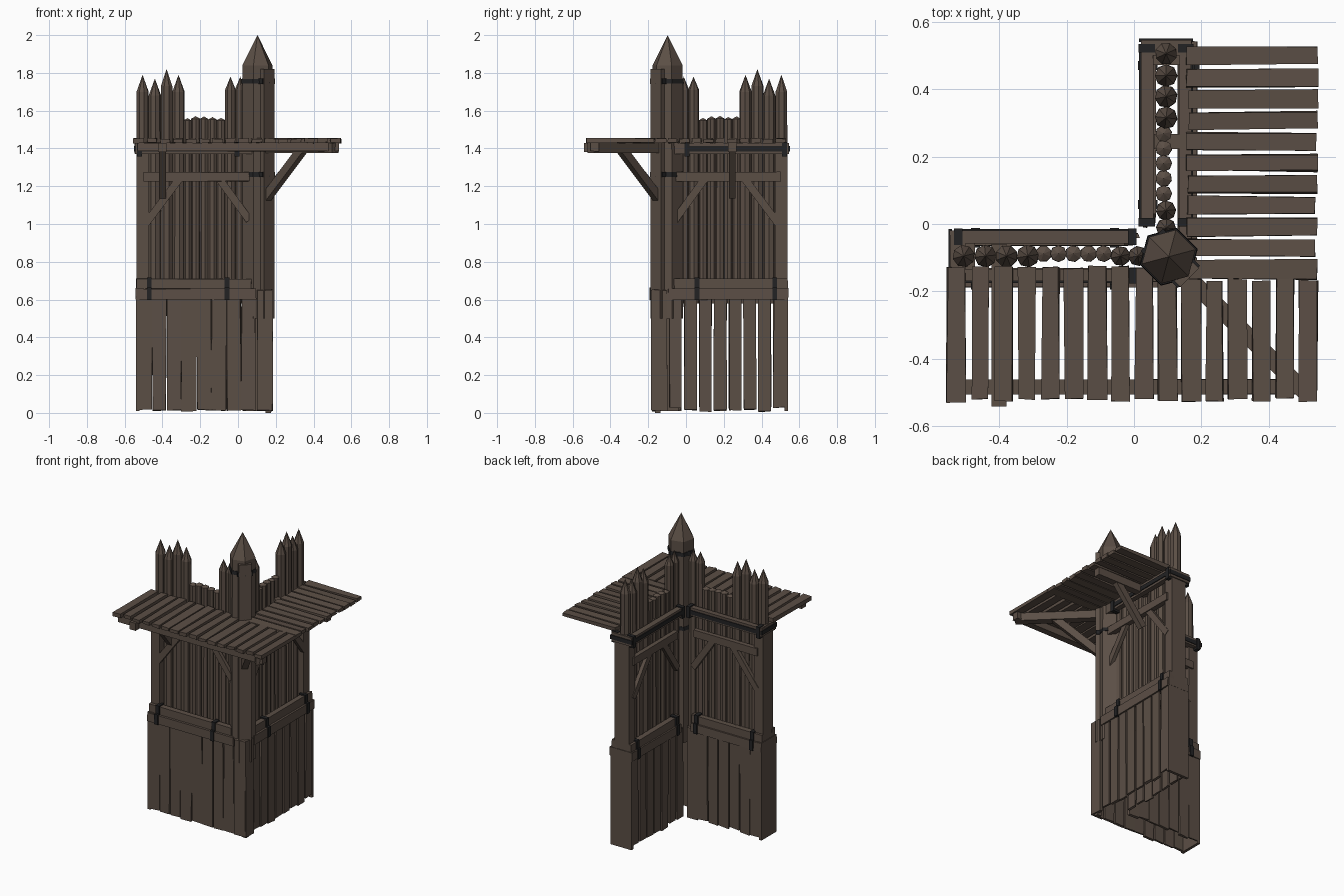
import bpy, bmesh, math, random
from mathutils import Vector

if "Cube" in bpy.data.objects:
    bpy.data.objects.remove(bpy.data.objects["Cube"])

random.seed(4)
R = random.uniform


def material(name, col):
    m = bpy.data.materials.new(name)
    m.diffuse_color = (*col, 1)
    m.use_nodes = True
    m.node_tree.nodes["Principled BSDF"].inputs["Base Color"].default_value = m.diffuse_color
    return m


WOOD = material("weathered brown wood", (0.105, 0.077, 0.060))
IRON = material("black iron", (0.016, 0.016, 0.017))

# Wall coordinates: u along the wall (towards the corner), v outwards, z up.
# The two walls mirror each other about the corner diagonal.
FRONT = lambda u, v, z: Vector((u, -v, z))
SIDE = lambda u, v, z: Vector((v, -u, z))
WALLS = (("front", FRONT), ("side", SIDE))


def finish(name, bm, mat):
    bmesh.ops.recalc_face_normals(bm, faces=bm.faces)
    me = bpy.data.meshes.new(name)
    bm.to_mesh(me)
    bm.free()
    me.materials.append(mat)
    ob = bpy.data.objects.new(name, me)
    bpy.context.collection.objects.link(ob)
    return ob


def hexa(bm, pts):
    vs = [bm.verts.new(p) for p in pts]
    for f in ((0, 1, 2, 3), (4, 5, 6, 7), (0, 1, 5, 4), (1, 2, 6, 5), (2, 3, 7, 6), (3, 0, 4, 7)):
        bm.faces.new([vs[i] for i in f])


def box(bm, f, u, v, z, j=0.0):
    """Box in wall coordinates, corners jittered by j for a hewn look."""
    c = [(a, b) for a, b in ((0, 0), (1, 0), (1, 1), (0, 1))]
    hexa(bm, [f(u[a] + R(-j, j), v[b] + R(-j, j) * 0.5, z[k] + R(-j, j))
              for k in (0, 1) for a, b in c])


def beam(bm, a, b, w, h, side):
    """Bar from a to b; w is measured along 'side', h across it."""
    side = Vector(side).normalized()
    n = (b - a).cross(side).normalized()
    offs = [(-1, -1), (1, -1), (1, 1), (-1, 1)]
    hexa(bm, [p + side * (s * w / 2) + n * (t * h / 2) for p in (a, b) for s, t in offs])


def log(bm, c, r, z0, z1, tip, n=8, turn=0.0):
    """Upright log with a pointed (tip) end."""
    def ring(rad, z):
        return [bm.verts.new((c.x + rad * math.cos(turn + math.tau * i / n),
                              c.y + rad * math.sin(turn + math.tau * i / n), z)) for i in range(n)]
    lo, hi = ring(r, z0), ring(r * 0.97, z1)
    top = bm.verts.new((c.x, c.y, z1 + tip))
    bm.faces.new(lo)
    for i in range(n):
        k = (i + 1) % n
        bm.faces.new((lo[i], lo[k], hi[k], hi[i]))
        bm.faces.new((hi[i], hi[k], top))


TALL = (-0.505, -0.44, -0.378, -0.315)
SHORT = (-0.268, -0.224, -0.18, -0.135, -0.09)
NEAR = (-0.04, 0.012, 0.055)

for name, f in WALLS:
    # palisade logs
    bm = bmesh.new()
    for u, t in zip(TALL, (1.79, 1.77, 1.82, 1.79)):
        log(bm, f(u, 0.095, 0), 0.034, 0.58, t - 0.09, 0.09, 8, R(0, 1))
    for u in SHORT:
        log(bm, f(u, 0.088, 0), 0.025, 0.58, 1.552 + R(-.006, .006), 0.014, 8, R(0, 1))
    for u, t in zip(NEAR, (1.78, 1.78, 1.76)):
        log(bm, f(u, 0.095, 0), 0.03, 0.58, t - 0.07, 0.07, 8, R(0, 1))
    finish(name + "_palisade_logs", bm, WOOD)

    # lower cladding, outside and inside
    bm = bmesh.new()
    n, gap = (8, 0.002) if name == "front" else (8, 0.007)
    step = 0.63 / n
    for i in range(n):
        u0 = -0.535 + i * step
        u = (u0 + gap, u0 + step - gap)
        low = R(0.01, 0.02) if name == "front" else R(0.005, 0.035)
        box(bm, f, u, (0.163, 0.178), (low, 0.62), 0.004)
        if u[1] < 0.03:
            box(bm, f, u, (0.026, 0.04), (R(0.01, 0.04), 0.62), 0.004)
    box(bm, f, (0.1, 0.183), (0.165, 0.185), (0.012, 0.65), 0.003)   # corner board
    box(bm, f, (-0.541, -0.522), (0.024, 0.18), (0.01, 0.66))        # end board
    finish(name + "_lower_planks", bm, WOOD)

    # horizontal rails and end post
    bm = bmesh.new()
    box(bm, f, (-0.54, 0.095), (0.15, 0.187), (0.6, 0.657), 0.002)
    box(bm, f, (-0.538, 0.07), (0.135, 0.172), (0.657, 0.71), 0.002)
    box(bm, f, (-0.54, -0.02), (0.02, 0.055), (0.6, 0.657), 0.002)
    box(bm, f, (-0.538, -0.02), (0.03, 0.065), (0.657, 0.71), 0.002)
    box(bm, f, (-0.542, -0.5), (0.022, 0.18), (0.61, 0.66))
    box(bm, f, (-0.538, -0.472), (0.045, 0.152), (0.6, 1.38))
    box(bm, f, (-0.5, 0.06), (0.13, 0.163), (1.225, 1.275), 0.002)
    box(bm, f, (-0.5, -0.03), (0.036, 0.065), (1.225, 1.275), 0.002)
    box(bm, f, (-0.545, 0.1), (0.135, 0.17), (1.372, 1.428), 0.002)
    box(bm, f, (-0.545, -0.015), (0.02, 0.057), (1.372, 1.428), 0.002)
    box(bm, f, (-0.545, -0.5), (0.022, 0.17), (1.37, 1.43))
    finish(name + "_rails_and_post", bm, WOOD)

    # diagonal wall braces, both faces
    bm = bmesh.new()
    across = f(0, 1, 0)
    for v in (0.143, 0.052):
        beam(bm, f(-0.49, v, 1.0), f(-0.31, v, 1.24), 0.024, 0.04, across)
        beam(bm, f(0.06 if v > .1 else -0.02, v, 1.02), f(-0.1 if v > .1 else -0.17, v, 1.24),
             0.024, 0.04, across)
    finish(name + "_wall_braces", bm, WOOD)

    # cantilever joist and strut below the platform
    bm = bmesh.new()
    uj = -0.4 if name == "front" else -0.245
    vj = 0.541 if name == "front" else 0.5
    along = f(1, 0, 0)
    beam(bm, f(uj, 0.06, 1.405), f(uj, vj, 1.405), 0.045, 0.05, along)
    beam(bm, f(uj, 0.14, 1.15), f(uj, 0.345, 1.4), 0.035, 0.045, along)
    finish(name + "_joist_and_strut", bm, WOOD)

    # iron straps
    bm = bmesh.new()
    for u in (-0.47, -0.058):
        box(bm, f, (u - .013, u + .013), (0.168, 0.194), (0.597, 0.665))
        box(bm, f, (u - .013, u + .013), (0.13, 0.179), (0.655, 0.718))
        box(bm, f, (u - .013, u + .013), (0.012, 0.03), (0.597, 0.665))
        box(bm, f, (u - .013, u + .013), (0.022, 0.07), (0.655, 0.718))
    for u in (-0.521, -0.005):
        box(bm, f, (u - .013, u + .013), (0.13, 0.177), (1.358, 1.434))
        box(bm, f, (u - .013, u + .013), (0.013, 0.062), (1.358, 1.434))
    box(bm, f, (-0.52, 0.0), (0.165, 0.175), (1.385, 1.412))
    box(bm, f, (-0.52, -0.01), (0.015, 0.025), (1.385, 1.412))
    box(bm, f, (-0.55, -0.54), (0.015, 0.175), (1.385, 1.412))
    finish(name + "_iron_straps", bm, IRON)

    # platform deck
    bm = bmesh.new()
    if name == "front":
        for i in range(16):
            u = -0.526 + i * 0.0695
            w = R(0.024, 0.029)
            s = 0.128 if u < 0.1 else 0.165
            box(bm, f, (u - w, min(u + w, 0.543)), (s + R(-.004, .004), 0.522 + R(-.008, .008)),
                (1.43, 1.452), 0.004)
    else:
        for i in range(11):
            u = -0.497 + i * 0.0632
            w = R(0.024, 0.029)
            box(bm, f, (u - w, u + w), (0.158 + R(-.004, .004), 0.543 + R(-.006, .004)),
                (1.43, 1.452), 0.004)
    finish(name + "_deck_planks", bm, WOOD)

# front edge beam, diagonal corner joist and its strut
bm = bmesh.new()
box(bm, FRONT, (-0.53, 0.535), (0.46, 0.505), (1.385, 1.43), 0.002)
beam(bm, Vector((0.1, -0.1, 1.403)), Vector((0.515, -0.505, 1.403)), 0.05, 0.052, (1, 1, 0))
beam(bm, Vector((0.15, -0.15, 1.14)), Vector((0.345, -0.345, 1.4)), 0.04, 0.045, (1, 1, 0))
finish("corner_joist_and_edge_beam", bm, WOOD)

# corner post with pointed cap and outer plank
bm = bmesh.new()
log(bm, Vector((0.103, -0.097, 0)), 0.085, 0.5, 1.84, 0.16, 6, math.radians(15))
beam(bm, Vector((0.156, -0.15, 0.5)), Vector((0.156, -0.15, 1.82)), 0.078, 0.026, (1, 1, 0))
finish("corner_post", bm, WOOD)

# inner post at the foot of the corner
bm = bmesh.new()
box(bm, FRONT, (0.145, 0.175), (0.135, 0.165), (0.0, 0.6))
finish("corner_foot_post", bm, WOOD)

# iron bands round the corner post
bm = bmesh.new()
for z in (1.262, 1.755):
    ctr = Vector((0.108, -0.102, z))
    beam(bm, ctr - Vector((0, 0, .014)), ctr + Vector((0, 0, .014)), 0.094, 0.155, (1, 1, 0))
    log(bm, Vector((0.103, -0.097, 0)), 0.089, z - .012, z + .012, 0, 6, math.radians(15))
finish("corner_post_bands", bm, IRON)
